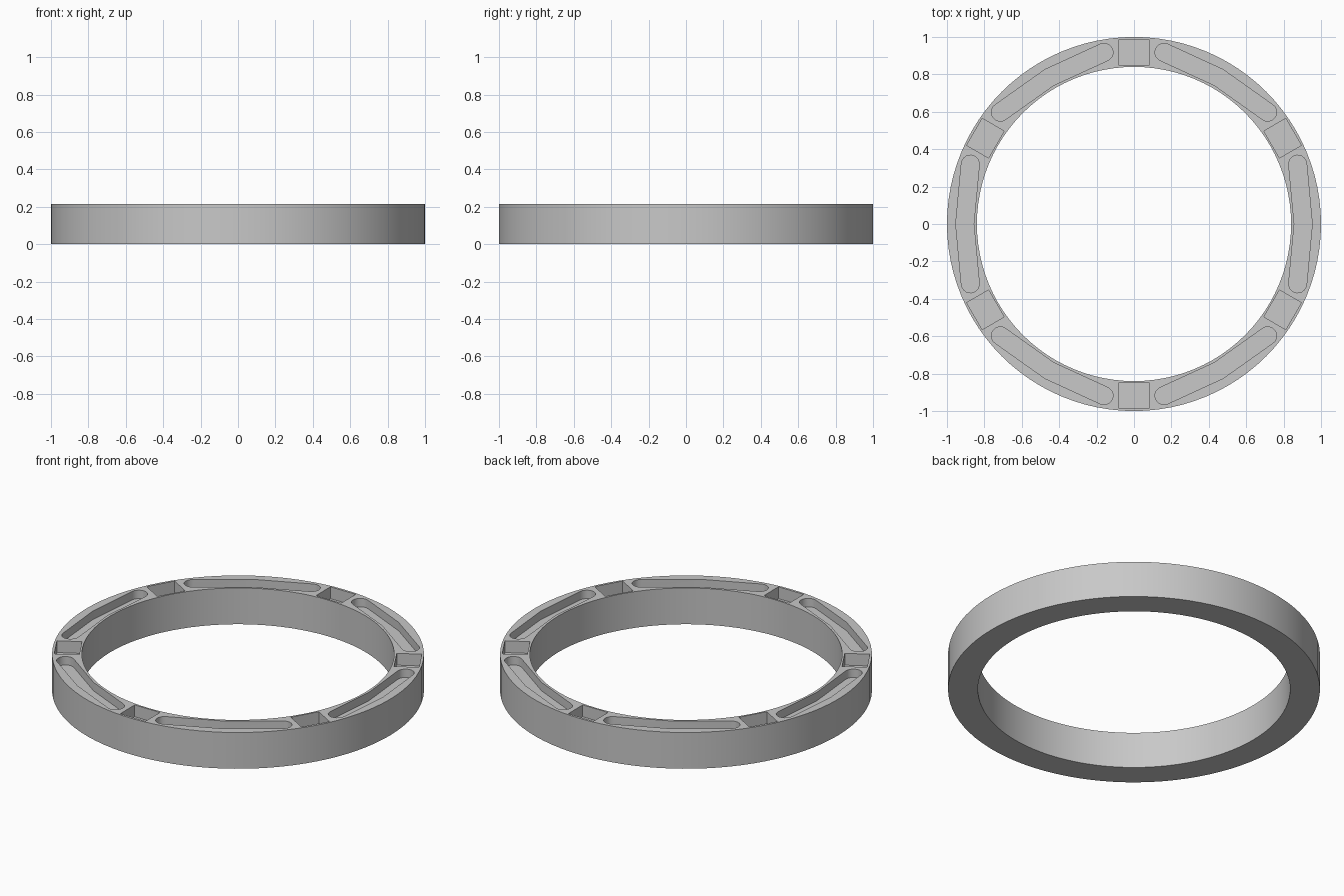
import bpy
import bmesh
from math import sin, cos, radians, atan2, degrees
from mathutils import Matrix

cube = bpy.data.objects.get("Cube")
if cube:
    bpy.data.objects.remove(cube, do_unlink=True)

OUTER, INNER, HEIGHT = 1.0, 0.84, 0.215
SEGMENTS = 96
BOX_DEPTH, SLOT_DEPTH = 0.07, 0.05

grey = bpy.data.materials.new("plain grey")
grey.use_nodes = True
grey.diffuse_color = (0.58, 0.58, 0.58, 1)
grey.node_tree.nodes["Principled BSDF"].inputs["Base Color"].default_value = grey.diffuse_color


def make_object(name, bm):
    bmesh.ops.recalc_face_normals(bm, faces=bm.faces)
    mesh = bpy.data.meshes.new(name)
    bm.to_mesh(mesh)
    bm.free()
    mesh.materials.append(grey)
    obj = bpy.data.objects.new(name, mesh)
    bpy.context.collection.objects.link(obj)
    return obj


def prism(bm, outline, bottom, top, angle):
    """Extrude a flat outline upwards, turned about the ring axis."""
    turn = Matrix.Rotation(radians(angle), 4, 'Z')
    base = bm.faces.new([bm.verts.new((x, y, bottom)) for x, y in outline])
    walls = bmesh.ops.extrude_face_region(bm, geom=[base])["geom"]
    upper = [v for v in walls if isinstance(v, bmesh.types.BMVert)]
    bmesh.ops.translate(bm, verts=upper, vec=(0, 0, top - bottom))
    bmesh.ops.transform(bm, matrix=turn, verts=list(base.verts) + upper)


def arc(centre, radius, start, end, steps=10):
    angles = [radians(start + (end - start) * i / steps) for i in range(steps + 1)]
    return [(centre[0] + radius * cos(a), centre[1] + radius * sin(a)) for a in angles]


# Ring body: a rectangular section swept round the axis
bm = bmesh.new()
section = [(INNER, 0), (OUTER, 0), (OUTER, HEIGHT), (INNER, HEIGHT)]
loops = []
for i in range(SEGMENTS):
    a = radians(360 * i / SEGMENTS)
    loops.append([bm.verts.new((r * cos(a), r * sin(a), z)) for r, z in section])
for i, here in enumerate(loops):
    there = loops[(i + 1) % SEGMENTS]
    for j in range(4):
        k = (j + 1) % 4
        bm.faces.new((here[j], there[j], there[k], here[k]))
ring = make_object("ring", bm)

# Square pockets and bent round-ended slots, alternating round the top
square = [(0.85, -0.083), (0.985, -0.083), (0.985, 0.083), (0.85, 0.083)]
mid, end_x, end_y, half = 0.905, 0.875, 0.32, 0.048
tilt = degrees(atan2(mid - end_x, end_y))
slot = (arc((end_x, end_y), half, tilt, 180 + tilt) + [(mid - half, 0)]
        + arc((end_x, -end_y), half, 180 - tilt, 360 - tilt) + [(mid + half, 0)])
bm = bmesh.new()
for i in range(6):
    prism(bm, square, HEIGHT - BOX_DEPTH, HEIGHT + 0.1, 60 * i + 30)
    prism(bm, slot, HEIGHT - SLOT_DEPTH, HEIGHT + 0.1, 60 * i)
cutter = make_object("pocket_cutter", bm)
cutter.hide_render = True

# Cut the recesses, then smooth the round walls
bpy.ops.object.select_all(action='DESELECT')
bpy.context.view_layer.objects.active = ring
ring.select_set(True)
cut = ring.modifiers.new("recesses", 'BOOLEAN')
cut.operation = 'DIFFERENCE'
cut.solver = 'EXACT'
cut.object = cutter
bpy.ops.object.modifier_apply(modifier=cut.name)
bpy.data.objects.remove(cutter, do_unlink=True)
bpy.ops.object.shade_smooth_by_angle(angle=radians(30))
